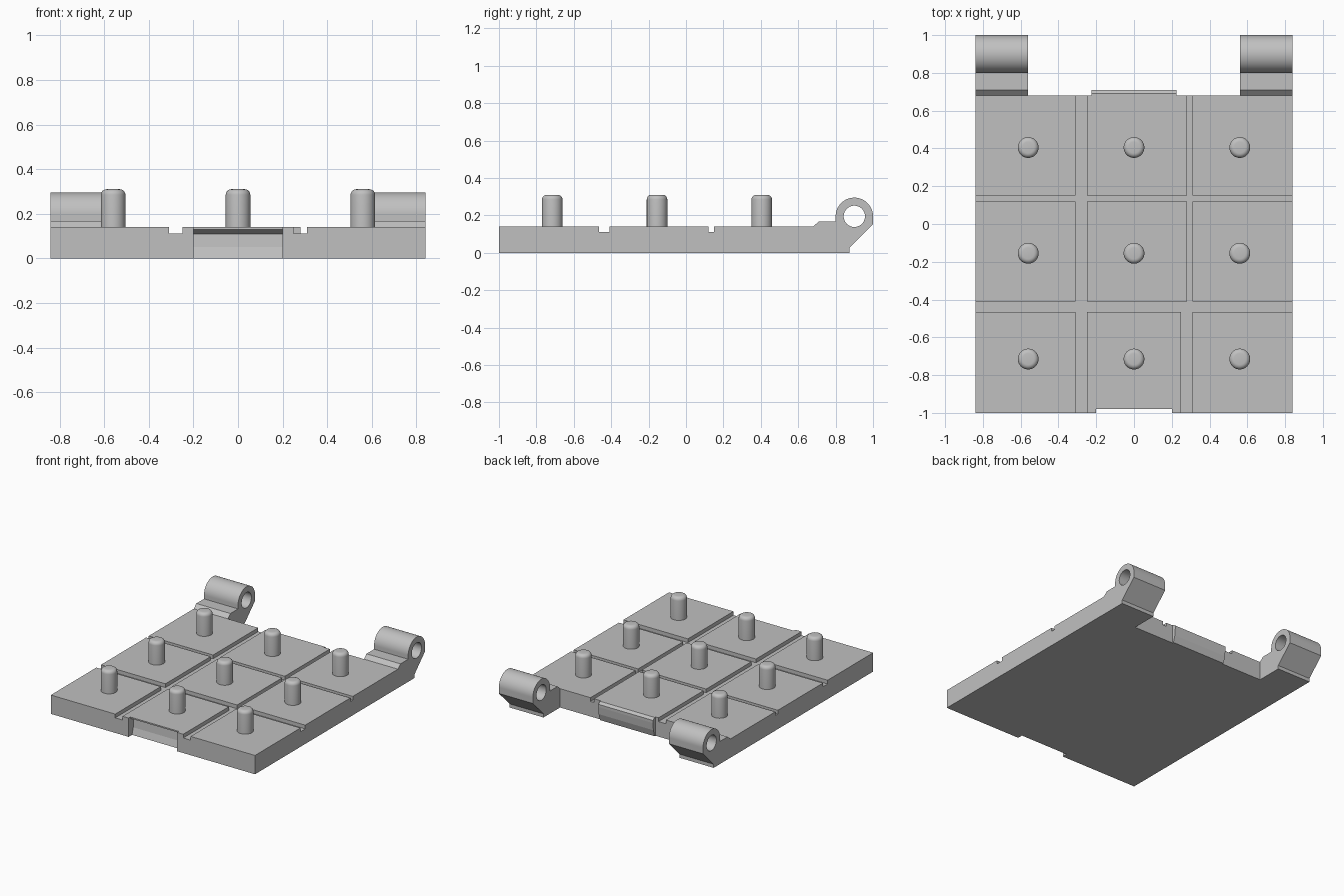
import bpy, bmesh, math

cube = bpy.data.objects.get("Cube")
if cube:
    bpy.data.objects.remove(cube, do_unlink=True)

grey = bpy.data.materials.new("plain grey")
grey.use_nodes = True
COLOUR = (0.53, 0.53, 0.53, 1)
grey.diffuse_color = COLOUR
grey.node_tree.nodes["Principled BSDF"].inputs["Base Color"].default_value = COLOUR


def prism(name, outline, x0, x1):
    """Extrude a (y, z) outline along x."""
    bm = bmesh.new()
    face = bm.faces.new([bm.verts.new((x0, y, z)) for y, z in outline])
    side = bmesh.ops.extrude_face_region(bm, geom=[face])["geom"]
    verts = [v for v in side if isinstance(v, bmesh.types.BMVert)]
    bmesh.ops.translate(bm, verts=verts, vec=(x1 - x0, 0, 0))
    bmesh.ops.recalc_face_normals(bm, faces=bm.faces)
    mesh = bpy.data.meshes.new(name)
    bm.to_mesh(mesh)
    bm.free()
    mesh.materials.append(grey)
    obj = bpy.data.objects.new(name, mesh)
    bpy.context.collection.objects.link(obj)
    return obj


def box(name, x0, x1, y0, y1, z0, z1):
    return prism(name, [(y0, z0), (y1, z0), (y1, z1), (y0, z1)], x0, x1)


def circle(y, z, r, start=0, end=360, n=48):
    angles = [math.radians(start + (end - start) * i / n) for i in range(n)]
    return [(y + r * math.cos(a), z + r * math.sin(a)) for a in angles]


def cut(obj, cutter):
    """Subtract the cutter and discard it."""
    bpy.context.view_layer.objects.active = obj
    mod = obj.modifiers.new("cut", 'BOOLEAN')
    mod.operation, mod.solver, mod.object = 'DIFFERENCE', 'EXACT', cutter
    bpy.ops.object.modifier_apply(modifier=mod.name)
    bpy.data.objects.remove(cutter, do_unlink=True)


def smooth(obj):
    bpy.ops.object.select_all(action='DESELECT')
    obj.select_set(True)
    bpy.context.view_layer.objects.active = obj
    bpy.ops.object.shade_smooth_by_angle(angle=math.radians(35))


TOP, FLOOR, HALF, BACK = 0.14, 0.112, 0.84, 0.68

# Base plate with grooves between the nine tiles
plate = box("base_plate", -HALF, HALF, -1, BACK, 0, TOP)
for x0, x1, y0, y1 in [(-0.31, -0.25, -2, 2), (0.28, 0.31, -2, 2),
                       (0.25, 0.285, -2, -0.43),
                       (-2, 2, -0.465, -0.41), (-2, 2, 0.12, 0.15)]:
    cut(plate, box("groove_cutter", x0, x1, y0, y1, FLOOR, 0.3))

# Undercut latch recess in the front edge
recess = [(-1.1, -0.1), (-0.965, -0.1), (-0.96, 0), (-0.945, 0.05), (-0.94, 0.11),
          (-0.98, 0.13), (-0.98, 0.2), (-1.1, 0.2)]
cut(plate, prism("recess_cutter", recess, -0.2, 0.2))

# Matching tongue on the back edge
prism("back_tongue", [(BACK, 0), (0.69, 0), (0.705, 0.05), (0.71, 0.105),
                      (0.71, 0.125), (0.69, TOP), (BACK, TOP)], -0.225, 0.225)

# Hinge arms with a bored knuckle
CY, CZ, R = 0.9, 0.195, 0.1
arm = [(BACK, 0), (0.875, 0), (0.875, 0.027), (1.0, 0.152)]
arm += circle(CY, CZ, R, 0, 180) + [(0.8, CZ), (0.8, 0.168), (0.71, 0.168), (BACK, TOP)]
for name, x0, x1 in [("right_hinge_arm", -HALF, -0.56), ("left_hinge_arm", 0.56, HALF)]:
    hinge = prism(name, arm, x0, x1)
    cut(hinge, prism("bore_cutter", circle(CY, CZ, 0.057), x0 - 0.1, x1 + 0.1))
    smooth(hinge)

# Pegs with rounded tops, one per tile
PEG_R, PEG_TOP, ROUND = 0.055, 0.31, 0.025
for row, y in enumerate((-0.715, -0.155, 0.405)):
    for col, x in enumerate((-0.56, 0, 0.56)):
        bpy.ops.mesh.primitive_cylinder_add(vertices=40, radius=PEG_R, depth=PEG_TOP - FLOOR,
                                            location=(x, y, (PEG_TOP + FLOOR) / 2))
        peg = bpy.context.object
        peg.name = f"peg_{row + 1}_{col + 1}"
        peg.data.materials.append(grey)
        bm = bmesh.new()
        bm.from_mesh(peg.data)
        rim = [e for e in bm.edges if all(v.co.z > 0 for v in e.verts)]
        bmesh.ops.bevel(bm, geom=rim, offset=ROUND, segments=5, profile=0.5, affect='EDGES')
        bm.to_mesh(peg.data)
        bm.free()
        smooth(peg)
